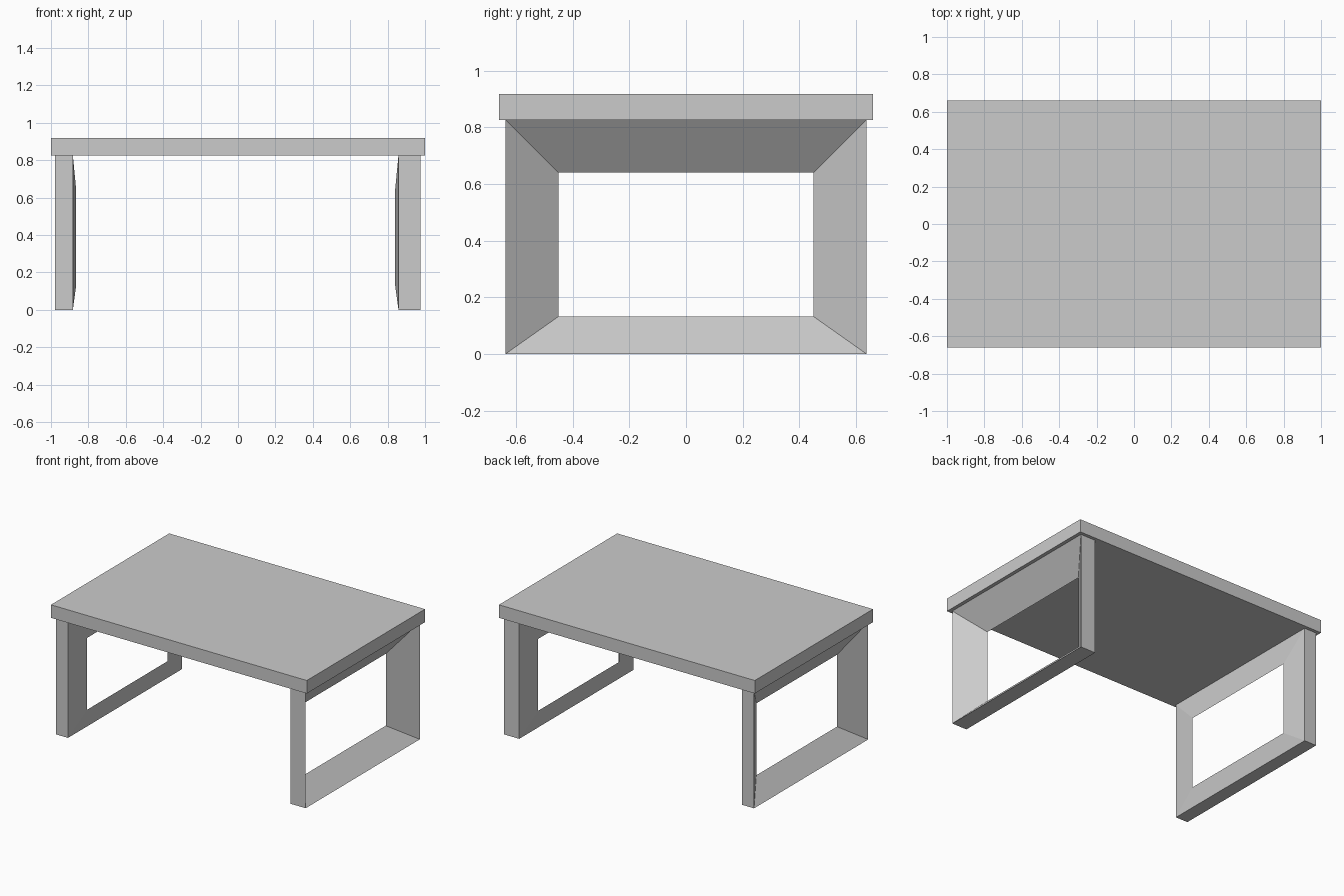
import bpy
import bmesh

cube = bpy.data.objects.get("Cube")
if cube:
    bpy.data.objects.remove(cube, do_unlink=True)

grey = bpy.data.materials.new("plain_grey")
grey.use_nodes = True
colour = (0.6, 0.6, 0.6, 1)
grey.diffuse_color = colour
grey.node_tree.nodes["Principled BSDF"].inputs["Base Color"].default_value = colour


def finish(name, bm):
    bmesh.ops.recalc_face_normals(bm, faces=bm.faces)
    mesh = bpy.data.meshes.new(name)
    bm.to_mesh(mesh)
    bm.free()
    mesh.materials.append(grey)
    obj = bpy.data.objects.new(name, mesh)
    bpy.context.collection.objects.link(obj)


def rectangle(bm, x, half_y, bottom, top):
    corners = [(-half_y, bottom), (half_y, bottom), (half_y, top), (-half_y, top)]
    return [bm.verts.new((x, y, z)) for y, z in corners]


def leg_frame(name, outer_x, inner_x, edge_x):
    # Closed frame whose sides taper to a sharp edge round the opening
    bm = bmesh.new()
    rings = [rectangle(bm, outer_x, 0.637, 0, 0.826),
             rectangle(bm, inner_x, 0.637, 0, 0.826),
             rectangle(bm, edge_x, 0.45, 0.132, 0.64)]
    for r in range(3):
        a, b = rings[r], rings[(r + 1) % 3]
        for i in range(4):
            j = (i + 1) % 4
            bm.faces.new((a[i], a[j], b[j], b[i]))
    finish(name, bm)


# Table top slab
bm = bmesh.new()
bmesh.ops.create_cube(bm, size=1)
bmesh.ops.scale(bm, vec=(2, 1.32, 0.092), verts=bm.verts)
bmesh.ops.translate(bm, vec=(0, 0, 0.872), verts=bm.verts)
finish("table_top", bm)

# Side frames
leg_frame("left_leg_frame", 0.975, 0.858, 0.84)
leg_frame("right_leg_frame", -0.978, -0.883, -0.865)
